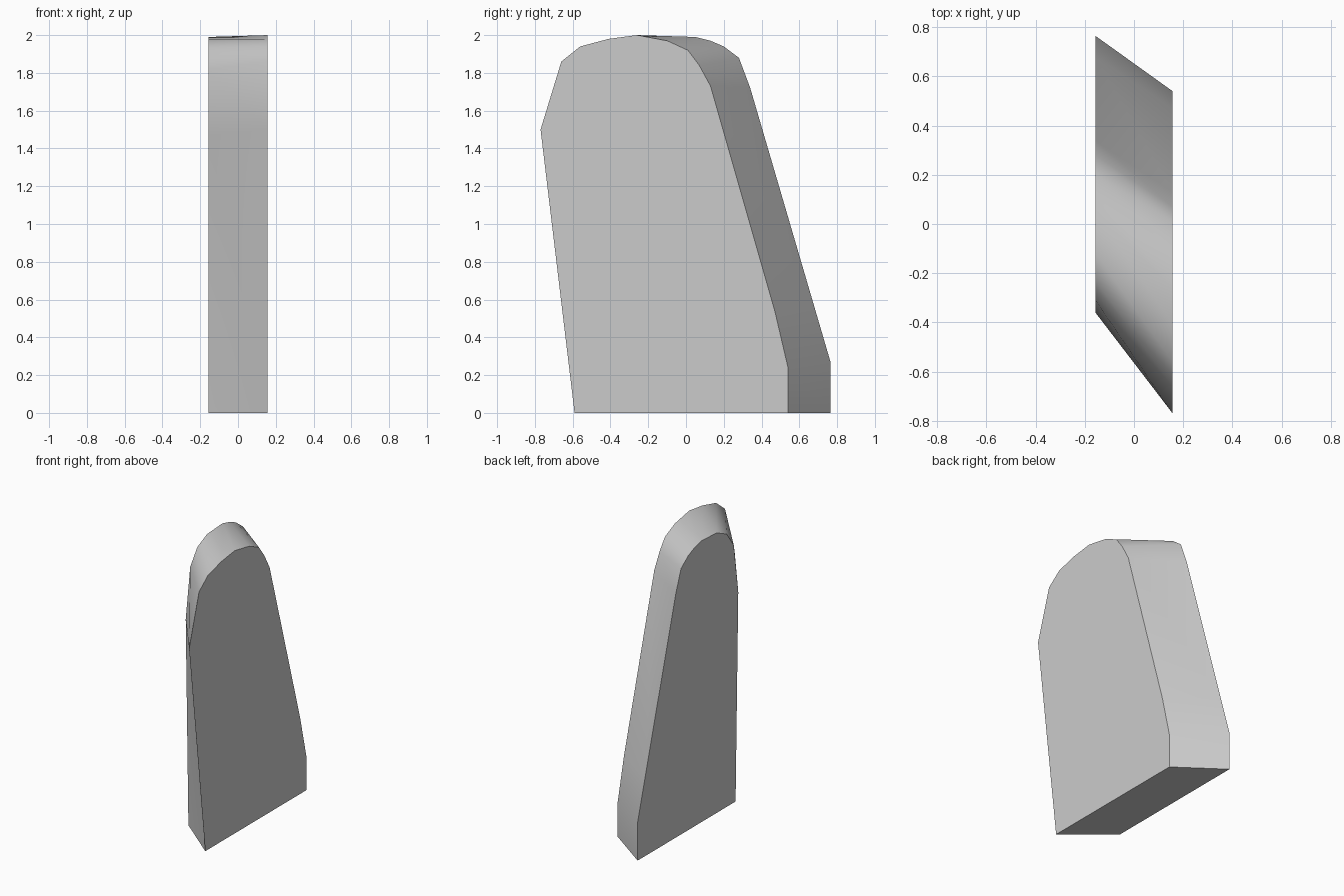
import bpy, bmesh

default = bpy.data.objects.get("Cube")
if default:
    bpy.data.objects.remove(default, do_unlink=True)

HALF = 0.157
# Side outlines (y, z), from the front foot over the top to the back foot
LEFT = [(-0.59, 0), (-0.77, 1.5), (-0.66, 1.86), (-0.56, 1.94), (-0.41, 1.98),
        (-0.26, 2), (-0.1, 1.97), (0.01, 1.92), (0.07, 1.84), (0.13, 1.73),
        (0.47, 0.54), (0.54, 0.24), (0.54, 0)]
RIGHT = [(-0.33, 0), (-0.36, 1.47), (-0.31, 1.82), (-0.23, 1.93), (-0.12, 1.98),
         (0.05, 1.99), (0.13, 1.97), (0.2, 1.94), (0.28, 1.88), (0.34, 1.72),
         (0.68, 0.56), (0.765, 0.27), (0.765, 0)]

# Single grey surface colour
grey = bpy.data.materials.new("plain_grey")
grey.use_nodes = True
colour = (0.6, 0.6, 0.6, 1)
grey.diffuse_color = colour
grey.node_tree.nodes["Principled BSDF"].inputs["Base Color"].default_value = colour

bm = bmesh.new()
left = [bm.verts.new((HALF, y, z)) for y, z in LEFT]
right = [bm.verts.new((-HALF, y, z)) for y, z in RIGHT]

# Flat side faces and base
flat = [bm.faces.new(left), bm.faces.new(right[::-1]),
        bm.faces.new((left[0], left[-1], right[-1], right[0]))]

# Smooth twisted rim between the two outlines
for i in range(len(left) - 1):
    for corners in ((left[i], left[i + 1], right[i + 1]),
                    (left[i], right[i + 1], right[i])):
        bm.faces.new(corners).smooth = True

# Crisp borders around the flat faces
for face in flat:
    for edge in face.edges:
        edge.smooth = False

bmesh.ops.recalc_face_normals(bm, faces=bm.faces[:])
mesh = bpy.data.meshes.new("slanted_fin")
bm.to_mesh(mesh)
bm.free()
mesh.materials.append(grey)
fin = bpy.data.objects.new("slanted_fin", mesh)
bpy.context.collection.objects.link(fin)
